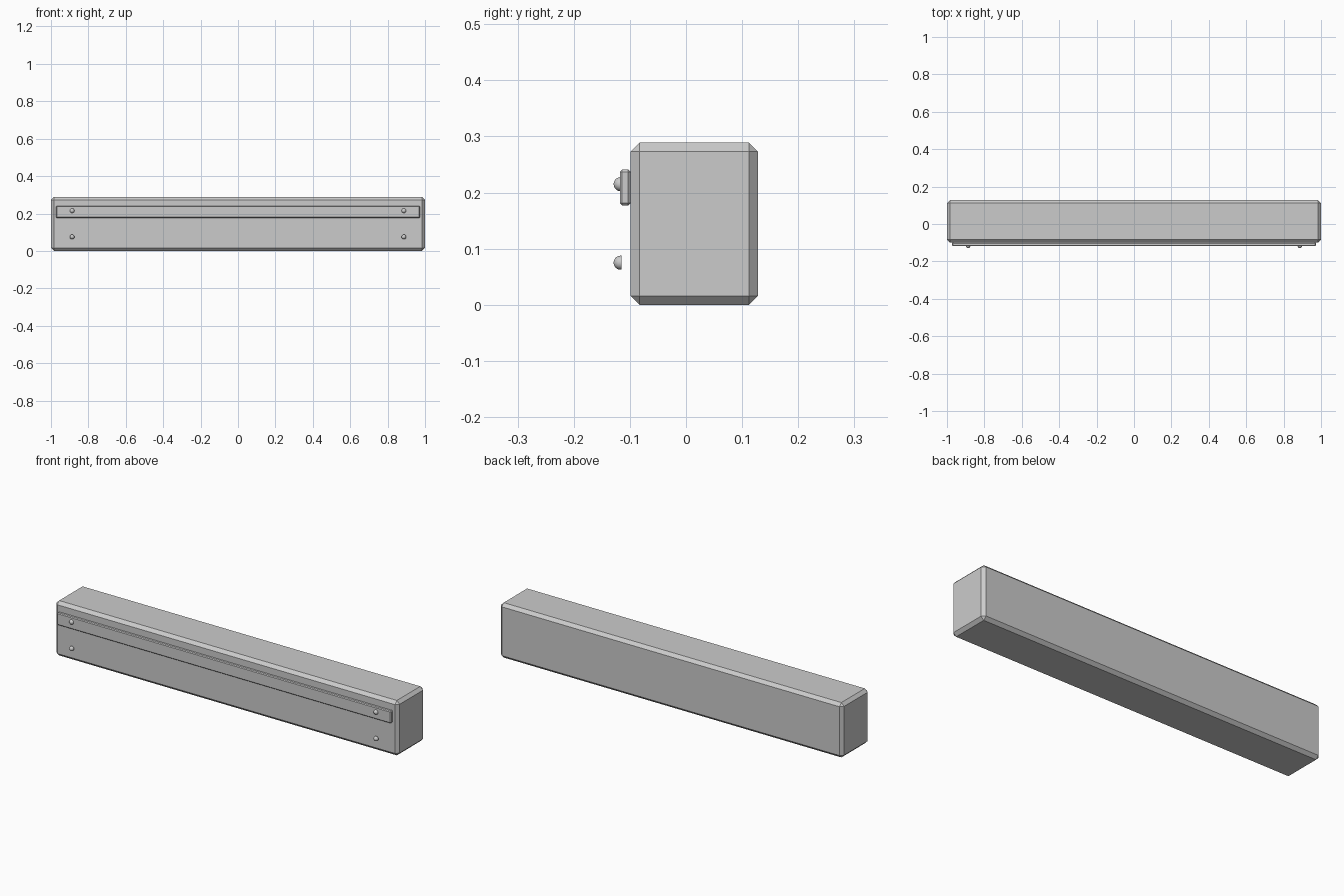
import bpy, bmesh, math
from mathutils import Matrix

cube = bpy.data.objects.get("Cube")
if cube:
    bpy.data.objects.remove(cube, do_unlink=True)

grey = bpy.data.materials.new("light_grey")
grey.use_nodes = True
colour = (0.6, 0.6, 0.6, 1)
grey.diffuse_color = colour
grey.node_tree.nodes["Principled BSDF"].inputs["Base Color"].default_value = colour


def add_object(name, bm):
    bmesh.ops.recalc_face_normals(bm, faces=bm.faces)
    mesh = bpy.data.meshes.new(name)
    bm.to_mesh(mesh)
    bm.free()
    mesh.materials.append(grey)
    obj = bpy.data.objects.new(name, mesh)
    bpy.context.collection.objects.link(obj)
    return obj


def chamfered_box(name, low, high, chamfer):
    bm = bmesh.new()
    size = [b - a for a, b in zip(low, high)]
    centre = [(a + b) / 2 for a, b in zip(low, high)]
    bmesh.ops.create_cube(bm, size=1, matrix=Matrix.Translation(centre) @ Matrix.Diagonal((*size, 1)))
    bmesh.ops.bevel(bm, geom=bm.edges[:], offset=chamfer, segments=1, affect='EDGES')
    return add_object(name, bm)


def domed_rivet(name, x, z, back=-0.115, radius=0.0125, rim=0.002, height=0.012):
    # Half profile from the back centre to the dome tip, spun around y
    bm = bmesh.new()
    profile = [(0, back), (radius, back)]
    for i in range(7):
        a = math.pi / 2 * i / 6
        profile.append((radius * math.cos(a), back - rim - height * math.sin(a)))
    verts = [bm.verts.new((x + r, y, z)) for r, y in profile]
    edges = [bm.edges.new(pair) for pair in zip(verts, verts[1:])]
    bmesh.ops.spin(bm, geom=verts + edges, cent=(x, 0, z), axis=(0, 1, 0),
                   angle=math.tau, steps=24)
    bmesh.ops.remove_doubles(bm, verts=bm.verts, dist=0.0001)
    obj = add_object(name, bm)
    bpy.ops.object.select_all(action='DESELECT')
    obj.select_set(True)
    bpy.context.view_layer.objects.active = obj
    bpy.ops.object.shade_smooth_by_angle(angle=math.radians(40))


# Main beam and the thin rail along its front
chamfered_box("beam", (-1, -0.099, 0), (1, 0.128, 0.289), 0.016)
chamfered_box("front_rail", (-0.973, -0.118, 0.177), (0.973, -0.099, 0.241), 0.004)

# Rivets: one pair on the rail, one pair below it
for side, x in (("right", -0.887), ("left", 0.887)):
    for level, z in (("upper", 0.215), ("lower", 0.075)):
        domed_rivet(f"{level}_{side}_rivet", x, z)
